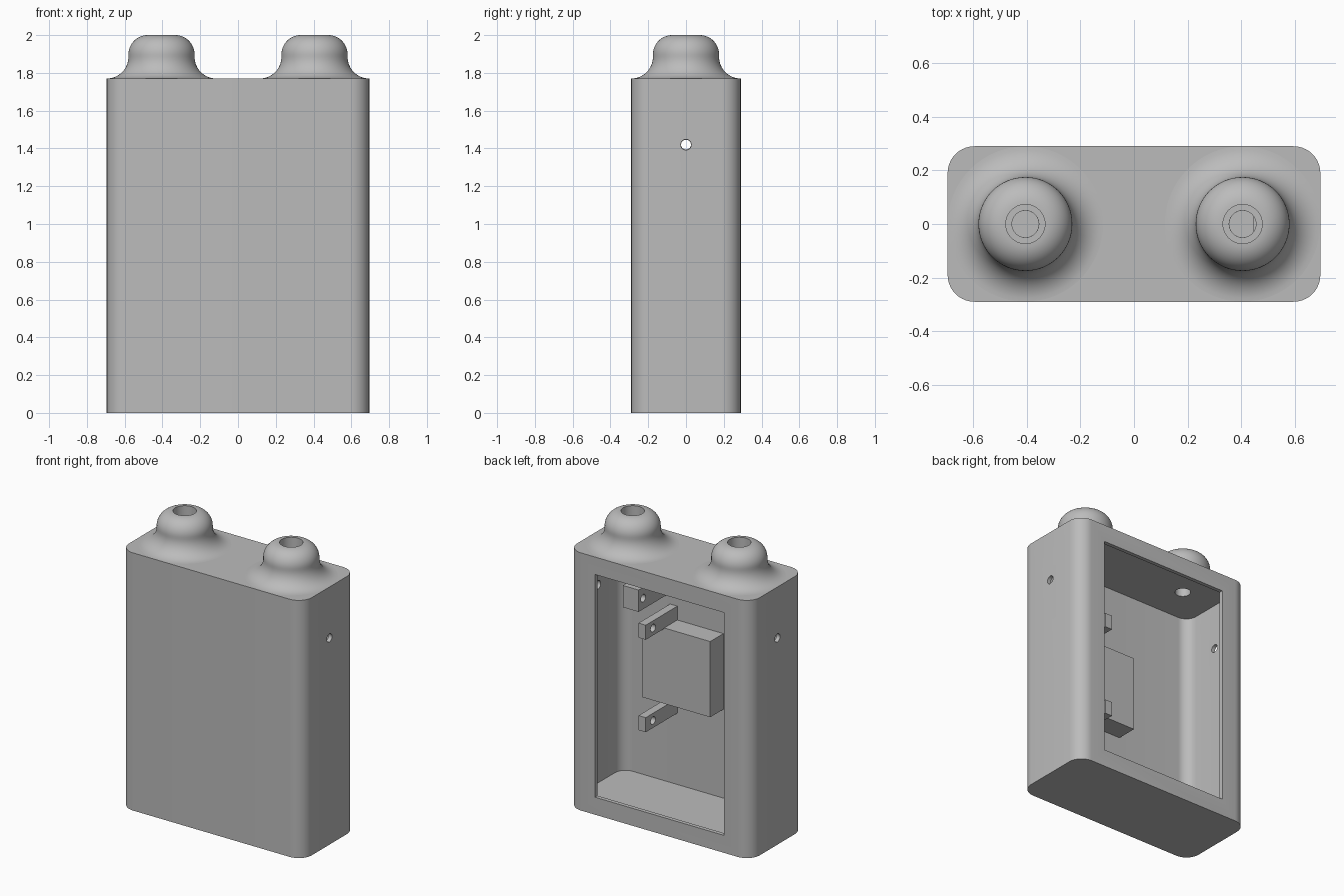
import bpy, bmesh
from math import sin, cos, pi, radians
from mathutils import Matrix, Vector

if "Cube" in bpy.data.objects:
    bpy.data.objects.remove(bpy.data.objects["Cube"], do_unlink=True)

grey = bpy.data.materials.new("plain grey")
grey.use_nodes = True
colour = (0.5, 0.5, 0.5, 1)
grey.diffuse_color = colour
grey.node_tree.nodes["Principled BSDF"].inputs["Base Color"].default_value = colour


def finish(name, bm):
    bmesh.ops.recalc_face_normals(bm, faces=bm.faces)
    mesh = bpy.data.meshes.new(name)
    bm.to_mesh(mesh)
    bm.free()
    mesh.materials.append(grey)
    ob = bpy.data.objects.new(name, mesh)
    bpy.context.collection.objects.link(ob)
    return ob


def box(name, x0, x1, y0, y1, z0, z1):
    bm = bmesh.new()
    size = Vector((x1 - x0, y1 - y0, z1 - z0))
    centre = Vector((x0 + x1, y0 + y1, z0 + z1)) / 2
    bmesh.ops.create_cube(bm, size=1, matrix=Matrix.Translation(centre) @ Matrix.Diagonal(size).to_4x4())
    return finish(name, bm)


def rounded_block(name, hx, hy, radius, z0, z1, steps=10):
    bm = bmesh.new()
    ring = []
    for i, (sx, sy) in enumerate([(1, 1), (-1, 1), (-1, -1), (1, -1)]):
        for k in range(steps + 1):
            a = (i + k / steps) * pi / 2
            ring.append(bm.verts.new((sx * (hx - radius) + radius * cos(a),
                                      sy * (hy - radius) + radius * sin(a), z0)))
    base = bm.faces.new(ring)
    top = bmesh.ops.extrude_face_region(bm, geom=[base], use_keep_orig=True)["geom"]
    bmesh.ops.translate(bm, vec=(0, 0, z1 - z0), verts=[v for v in top if isinstance(v, bmesh.types.BMVert)])
    return finish(name, bm)


def cylinder(name, radius, length, centre, axis):
    bm = bmesh.new()
    turn = Matrix.Rotation(pi / 2, 4, "Y") if axis == "x" else Matrix.Identity(4)
    bmesh.ops.create_cone(bm, cap_ends=True, segments=32, radius1=radius, radius2=radius,
                          depth=length, matrix=Matrix.Translation(centre) @ turn)
    return finish(name, bm)


def cut(ob, cutter):
    mod = ob.modifiers.new("cut", "BOOLEAN")
    mod.operation, mod.solver, mod.object = "DIFFERENCE", "EXACT", cutter
    bpy.context.view_layer.objects.active = ob
    bpy.ops.object.modifier_apply(modifier=mod.name)
    bpy.data.objects.remove(cutter, do_unlink=True)


def smooth(ob):
    bpy.ops.object.select_all(action="DESELECT")
    ob.select_set(True)
    bpy.context.view_layer.objects.active = ob
    bpy.ops.object.shade_smooth_by_angle(angle=radians(30))


HX, HY, TOP, WALL = 0.695, 0.29, 1.77, 0.027
BUMP_X, AXLE_Z = 0.405, 1.42

# Hollow case with a rear opening, side holes and holes in the top
case = rounded_block("case", HX, HY, 0.1, 0, TOP)
cut(case, rounded_block("cavity", HX - WALL, HY - WALL, 0.08, 0.06, 1.735))
cut(case, box("opening", -0.49, 0.49, 0.2, 0.4, 0.12, 1.65))
cut(case, cylinder("side_hole", 0.028, 2, (0, 0, AXLE_Z), "x"))
for side in (-1, 1):
    cut(case, cylinder("top_hole", 0.05, 0.4, (side * BUMP_X, 0, TOP), "z"))
smooth(case)

# Domed bumps: flared foot, rounded shoulder and stepped bore
N = 12
profile = [(0.29 - 0.115 * sin(k / N * pi / 2), TOP + 0.115 * (1 - cos(k / N * pi / 2)))
           for k in range(N + 1)]
profile += [(0.073 + 0.102 * cos(k / N * pi / 2), 1.898 + 0.102 * sin(k / N * pi / 2))
            for k in range(N + 1)]
profile += [(0.073, 1.8), (0.05, 1.8), (0.05, TOP)]
for name, side in (("right_bump", -1), ("left_bump", 1)):
    bm = bmesh.new()
    verts = [bm.verts.new((r, 0, z)) for r, z in profile]
    edges = [bm.edges.new(pair) for pair in zip(verts, verts[1:])]
    bmesh.ops.spin(bm, geom=verts + edges, cent=(0, 0, 0), axis=(0, 0, 1),
                   angle=2 * pi, steps=64, use_duplicate=False)
    bmesh.ops.remove_doubles(bm, verts=bm.verts, dist=0.0005)
    bump = finish(name, bm)
    bump.location.x = side * BUMP_X
    smooth(bump)

# Inner fittings fixed to the front wall
INNER = -HY + WALL - 0.005
box("inner_block", -0.1, 0.42, INNER, -0.12, 0.67, 1.19)
fittings = [("upper_bracket", 0.25, 0.305, 0.08, 1.185, 1.285),
            ("lower_bracket", 0.25, 0.305, 0.08, 0.55, 0.65),
            ("pivot_block", 0.325, 0.445, 0.05, AXLE_Z - 0.075, AXLE_Z + 0.075)]
for name, x0, x1, y1, z0, z1 in fittings:
    part = box(name, x0, x1, INNER, y1, z0, z1)
    cut(part, cylinder("bore", 0.026, 1, (x0, 0, (z0 + z1) / 2), "x"))
    smooth(part)
